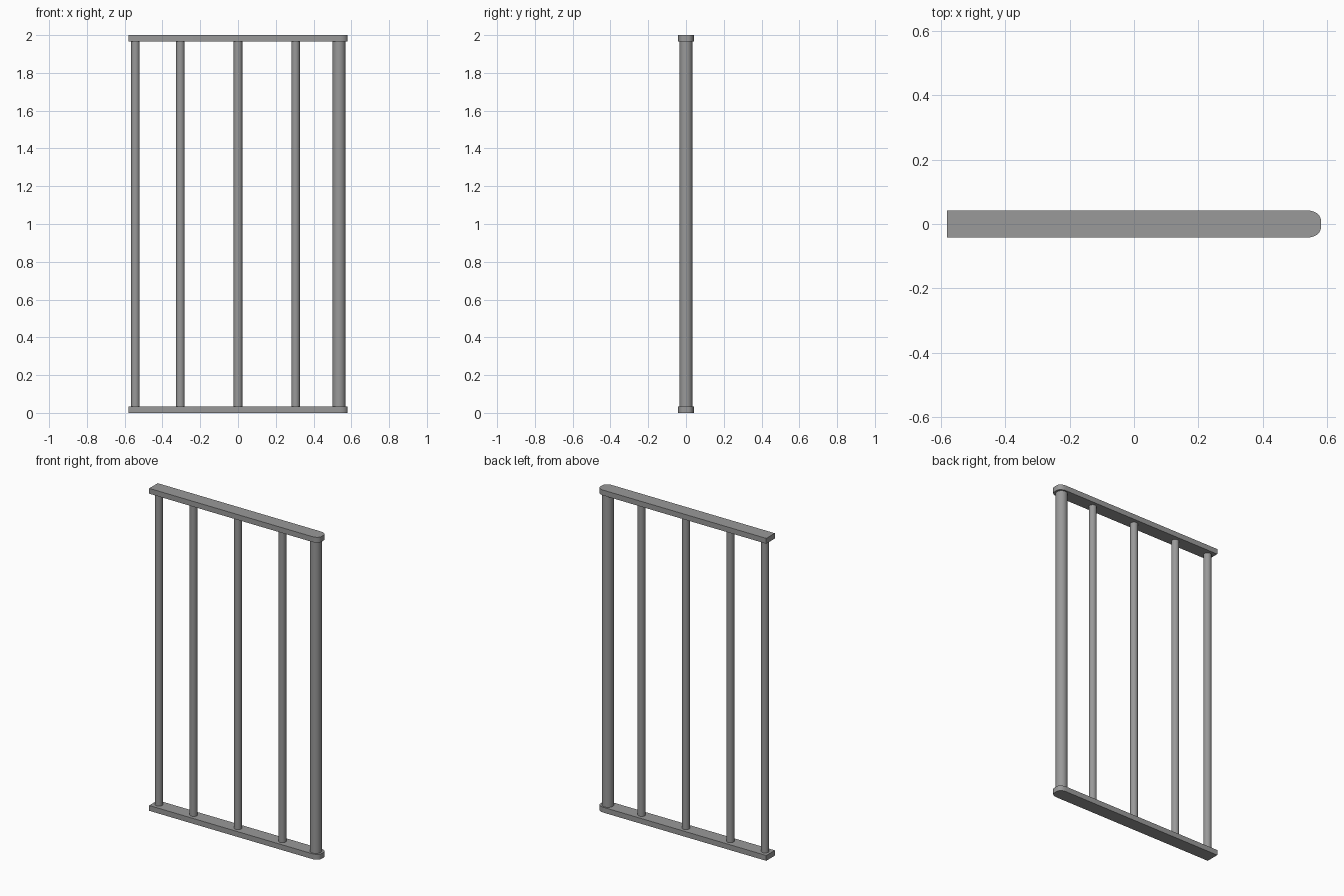
import bpy, bmesh, math

if "Cube" in bpy.data.objects:
    bpy.data.objects.remove(bpy.data.objects["Cube"])

X, Y = 0.58, 0.042        # rail half length and half depth
T, H = 0.033, 2.0         # rail thickness, total height

# dark grey metal
metal = bpy.data.materials.new("dark_metal")
metal.diffuse_color = (0.32, 0.32, 0.32, 1)
metal.use_nodes = True
metal.node_tree.nodes["Principled BSDF"].inputs["Base Color"].default_value = metal.diffuse_color


def finish(obj):
    obj.data.materials.append(metal)
    bpy.ops.object.select_all(action='DESELECT')
    obj.select_set(True)
    bpy.context.view_layer.objects.active = obj
    bpy.ops.object.shade_smooth_by_angle(angle=math.radians(35))


def rail(name, z):
    # square at the left end, rounded corners at the right end
    rx, ry, n = 0.042, 0.030, 8
    arc = [(X - rx + rx * math.sin(a), Y - ry + ry * math.cos(a))
           for a in (i * math.pi / 2 / n for i in range(n + 1))]
    outline = [(-X, Y)] + arc
    outline += [(x, -y) for x, y in reversed(outline)]
    bm = bmesh.new()
    face = bm.faces.new([bm.verts.new((x, y, z)) for x, y in outline])
    ext = bmesh.ops.extrude_face_region(bm, geom=[face])
    bmesh.ops.translate(bm, vec=(0, 0, T),
                        verts=[v for v in ext['geom'] if isinstance(v, bmesh.types.BMVert)])
    bmesh.ops.recalc_face_normals(bm, faces=bm.faces)
    mesh = bpy.data.meshes.new(name)
    bm.to_mesh(mesh)
    bm.free()
    obj = bpy.data.objects.new(name, mesh)
    bpy.context.collection.objects.link(obj)
    finish(obj)


def bar(name, x, r):
    bpy.ops.mesh.primitive_cylinder_add(vertices=32, radius=r, depth=H - 2 * T,
                                        location=(x, 0, H / 2))
    obj = bpy.context.object
    obj.name = name
    finish(obj)


# top and bottom rails
rail("bottom_rail", 0)
rail("top_rail", H - T)

# thin upright bars
for i, x in enumerate((-0.543, -0.305, 0, 0.305)):
    bar(f"upright_bar_{i + 1}", x, 0.0225)

# thick end post
bar("end_post", 0.535, 0.034)
